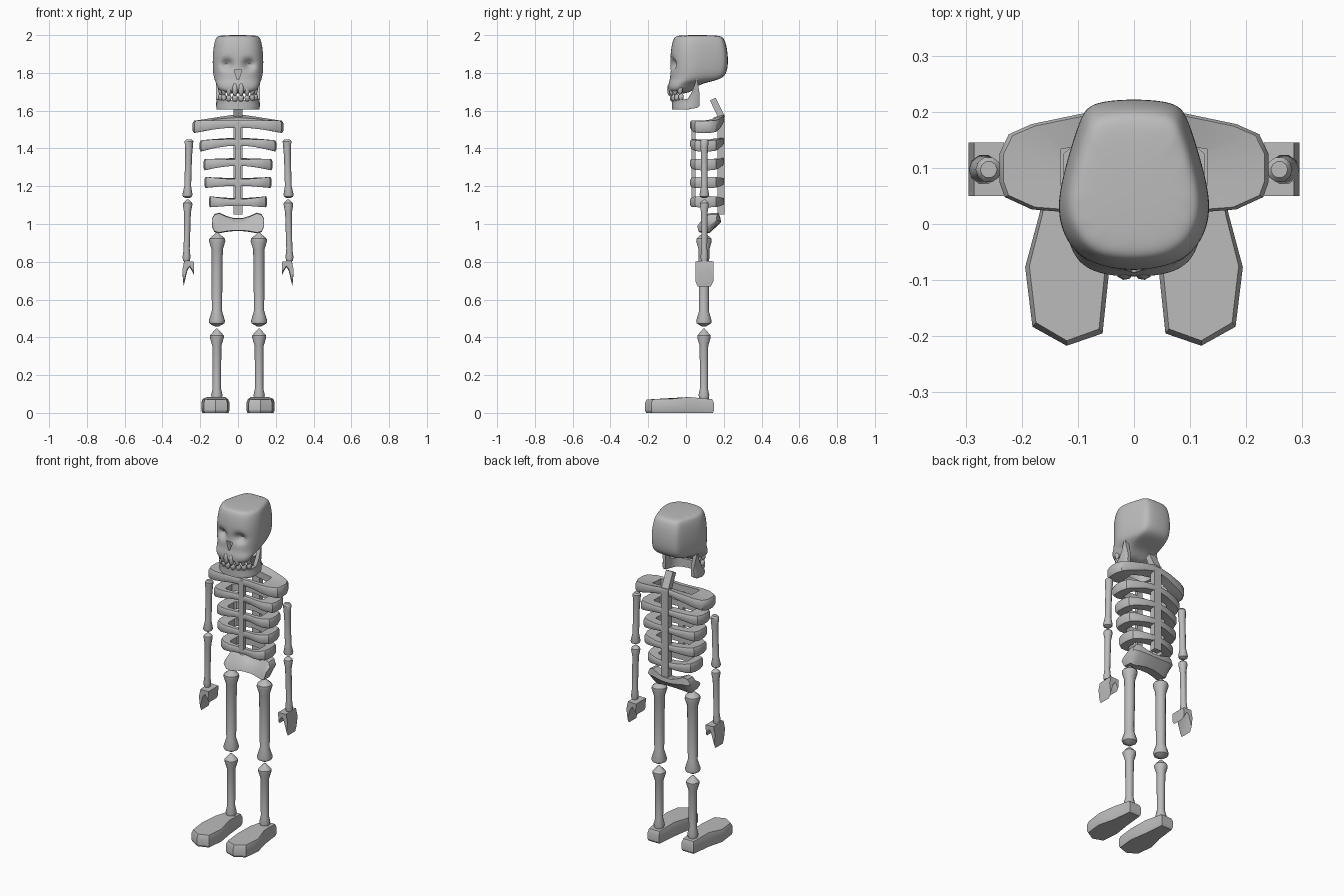
import bpy, bmesh, math
from mathutils import Vector, Matrix

if "Cube" in bpy.data.objects:
    bpy.data.objects.remove(bpy.data.objects["Cube"])

bone = bpy.data.materials.new("bone_grey")
bone.diffuse_color = (0.5, 0.5, 0.5, 1)
bone.use_nodes = True
bone.node_tree.nodes["Principled BSDF"].inputs["Base Color"].default_value = bone.diffuse_color


def finish(name, bm, angle=35):
    """Turn a bmesh into a named, shaded object."""
    bmesh.ops.recalc_face_normals(bm, faces=bm.faces)
    me = bpy.data.meshes.new(name)
    bm.to_mesh(me)
    bm.free()
    me.materials.append(bone)
    me.shade_smooth()
    me.set_sharp_from_angle(angle=math.radians(angle))
    ob = bpy.data.objects.new(name, me)
    bpy.context.collection.objects.link(ob)
    return ob


def loft(rings, cap=True, closed=False):
    """Skin a list of equal-length point rings."""
    bm = bmesh.new()
    vs = [[bm.verts.new(p) for p in r] for r in rings]
    n = len(vs[0])
    pairs = list(zip(vs, vs[1:])) + ([(vs[-1], vs[0])] if closed else [])
    for a, b in pairs:
        for i in range(n):
            j = (i + 1) % n
            bm.faces.new((a[i], a[j], b[j], b[i]))
    if cap and not closed:
        bm.faces.new(vs[0])
        bm.faces.new(vs[-1])
    return bm


def mirror_half(half):
    """Complete a half outline (x >= 0) into a full ring."""
    return list(half) + [(-x, y) for x, y in reversed(half) if x > 1e-6]


def bone_shaft(name, top, bottom, profile, sides=10):
    """Lathe a bone; profile = (height, radius), axis leans from top to bottom."""
    rings = []
    for z, r in profile:
        f = (top[2] - z) / (top[2] - bottom[2])
        c = Vector(top).lerp(Vector(bottom), f)
        rings.append([(c.x + r * math.cos(math.tau * i / sides),
                       c.y + r * math.sin(math.tau * i / sides), z) for i in range(sides)])
    return finish(name, loft(rings), 40)


def bar(name, size, loc, tilt=0):
    bm = bmesh.new()
    m = Matrix.Translation(loc) @ Matrix.Rotation(tilt, 4, 'X') @ Matrix.Diagonal((*size, 1))
    bmesh.ops.create_cube(bm, size=1, matrix=m)
    return finish(name, bm)


# --- skull: stacked sections (z, half width, front y, back y) ---
half = [(.36, 0), (.74, .08), (.95, .22), (1.02, .4), (.87, .66), (.70, .9), (.55, 1)]
sections = [(2.003, .100, -.045, .175), (1.99, .122, -.068, .205), (1.91, .136, -.085, .224),
            (1.81, .136, -.082, .224), (1.765, .126, -.086, .190), (1.745, .115, -.094, .06),
            (1.69, .098, -.096, .03)]
ring = mirror_half(half)
bm = loft([[(u * w, yf + t * (yb - yf), z) for u, t in ring] for z, w, yf, yb in sections])
skull = finish("skull", bm, 180)
sub = skull.modifiers.new("round", 'SUBSURF')
sub.levels = sub.render_levels = 3


def bake(ob):
    dg = bpy.context.evaluated_depsgraph_get()
    me = bpy.data.meshes.new_from_object(ob.evaluated_get(dg))
    ob.modifiers.clear()
    ob.data = me


bake(skull)
lift = 2.0 - max(v.co.z for v in skull.data.vertices)
for v in skull.data.vertices:
    v.co.z += lift
    # eye sockets pressed into the face
    if v.co.y < 0.02:
        v.co.y += .034 * math.exp(-((abs(v.co.x) - .058) / .030) ** 2
                                  - ((v.co.z - 1.845) / .026) ** 2)

# nose opening
nose = [(-.021, 1.815), (.021, 1.815), (.004, 1.765), (-.004, 1.765)]
cutter = finish("nose_cutter", loft([[(x, y, z) for x, z in nose] for y in (-.2, -.055)]))
cutter.hide_render = True
cut = skull.modifiers.new("nose", 'BOOLEAN')
cut.operation, cut.object = 'DIFFERENCE', cutter
bake(skull)
bpy.data.objects.remove(cutter)
skull.data.shade_smooth()
skull.data.set_sharp_from_angle(angle=math.radians(40))

# --- jaw: horseshoe with rear spikes (x, y, bottom, top) ---
side = [(.106, .072, 1.625, 1.69), (.116, .058, 1.615, 1.775), (.116, .032, 1.610, 1.70),
        (.116, .008, 1.606, 1.662), (.104, -.032, 1.605, 1.658), (.068, -.062, 1.605, 1.656),
        (.025, -.073, 1.605, 1.656)]
path = side + [(-x, y, a, b) for x, y, a, b in reversed(side)]
rings = []
for x, y, lo, hi in path:
    ix, iy = x * .80, y if y > .02 else .02 + (y - .02) * .70
    rings.append([(x * .97, y, lo), (x, y, lo + .018), (x * .95, y, (lo + hi) / 2 + .004),
                  (x, y, hi), (ix, iy, hi), (ix, iy, lo)])
finish("jaw", loft(rings), 45)

# --- teeth along the dental arch ---
for row, z, h, count in (("upper", 1.712, .034, 8), ("lower", 1.667, .020, 8)):
    for i in range(count):
        a = math.radians(-68 + 136 * i / (count - 1))
        grow = .090 if row == "upper" else .076
        loc = (.100 * math.sin(a), -grow * math.cos(a) + .002, z + .008 * (1 - math.cos(a)))
        bm = bmesh.new()
        m = Matrix.Translation(loc) @ Matrix.Rotation(a, 4, 'Z') @ Matrix.Diagonal((.0155, .013, h, 1))
        bmesh.ops.create_uvsphere(bm, u_segments=8, v_segments=6, radius=1, matrix=m)
        finish(f"{row}_tooth_{i + 1}", bm, 60)

# --- shoulder ring and ribs ---
outline = mirror_half([(0, .030), (.30, .028), (.55, .022), (.76, .026), (.96, .048), (1, .075),
                       (1, .125), (.93, .160), (.76, .178), (.38, .197), (0, .204)])


def rib(name, hw, z, arch, rise, hole, thick):
    def point(x, y, s, trim):
        e = min(1, abs(x) / hw)
        mid = z + arch * (1 - e * e) + rise * max(0, (y - .1) / .1) * (1 - e)
        return (x, y, mid + s * thick * (.55 + .45 * e ** 1.5) * trim)
    out = [(u * hw, y) for u, y in outline]
    slim = [(x * .97, .11 + (y - .11) * .95) for x, y in out]
    inner = [(max(-hole, min(hole, x * .75)), .052 + (y - .022) / .182 * .095) for x, y in out]
    rings = [[point(*p, -1, 1) for p in inner], [point(*p, -1, 1) for p in slim],
             [point(*p, -1, .6) for p in out], [point(*p, 1, .6) for p in out],
             [point(*p, 1, 1) for p in slim], [point(*p, 1, 1) for p in inner]]
    finish(name, loft(rings, closed=True), 35)


rib("shoulder_ring", .240, 1.513, .016, .035, .130, .033)
for i, (hw, z, arch) in enumerate([(.203, 1.412, .020), (.182, 1.313, .012),
                                   (.177, 1.220, .000), (.153, 1.118, -.004)]):
    rib(f"rib_{i + 1}", hw, z, arch, .008, hw * .62, .030)

bar("breastbone", (.034, .022, .43), (0, .040, 1.325))
bar("spine", (.048, .036, .53), (0, .186, 1.315))
bar("neck", (.046, .034, .11), (0, .166, 1.612), math.radians(26))

# --- pelvis: bow-tie sections swept across x (x, bottom, top, y shift) ---
span = [(.138, .985, 1.030, -.012), (.125, .957, 1.052, -.006), (.100, .951, 1.060, 0),
        (.062, .958, 1.043, .006), (.025, .962, 1.032, .010)]
rings = []
for x, lo, hi, dy in span + [(-x, a, b, d) for x, a, b, d in reversed(span)]:
    m = (lo + hi) / 2
    rings.append([(x, .072 + dy, lo + .004), (x, .085 + dy, m), (x, .118 + dy, hi - .004),
                  (x, .172 + dy, hi), (x, .176 + dy, m + .012), (x, .125 + dy, lo)])
finish("pelvis", loft(rings), 40)

# --- limbs, hands and feet on both sides ---
for s, tag in ((-1, "left"), (1, "right")):
    bone_shaft(f"{tag}_upper_arm", (s * .259, .097, 1.448), (s * .268, .097, 1.138),
               [(1.448, .015), (1.438, .023), (1.405, .021), (1.36, .018), (1.20, .018),
                (1.155, .027), (1.145, .024), (1.138, .012)])
    bone_shaft(f"{tag}_forearm", (s * .266, .097, 1.130), (s * .273, .097, .805),
               [(1.130, .004), (1.112, .024), (1.100, .025), (1.06, .018), (.87, .016),
                (.825, .021), (.805, .018)])
    bone_shaft(f"{tag}_thigh", (s * .110, .095, .955), (s * .112, .095, .458),
               [(.955, .004), (.922, .042), (.908, .043), (.865, .030), (.54, .027),
                (.488, .043), (.474, .040), (.458, .012)])
    bone_shaft(f"{tag}_shin", (s * .112, .095, .446), (s * .112, .095, .07),
               [(.446, .004), (.410, .037), (.398, .037), (.355, .024), (.13, .022),
                (.095, .030), (.07, .026)])

    # forked hand: profile in x/z, narrower towards its edges
    fork = [(.232, .800), (.285, .803), (.295, .745), (.288, .670), (.268, .755), (.255, .772),
            (.234, .732)]
    rings = []
    for y, k in ((.050, .80), (.062, 1), (.132, 1), (.145, .80)):
        rings.append([(s * x, y, .80 + (z - .80) * k) for x, z in fork])
    finish(f"{tag}_hand", loft(rings), 30)

    # foot slab: outline in plan, bevelled towards the top
    plan = [(.075, .148), (.152, .148), (.168, .020), (.194, -.077), (.181, -.183), (.120, -.217),
            (.056, -.195), (.045, -.090), (.062, .020)]
    rings = []
    for level, k in ((0, .93), (.012, 1), (.052, 1), (.072, .90)):
        ring = []
        for x, y in plan:
            z = level
            if level > .05:
                z += .012 * max(0, 1 - abs(y - .02) / .12)
            ring.append((s * (.119 + (x - .119) * k), -.035 + (y + .035) * (1 - (1 - k) * .5), z))
        rings.append(ring)
    finish(f"{tag}_foot", loft(rings), 25)
